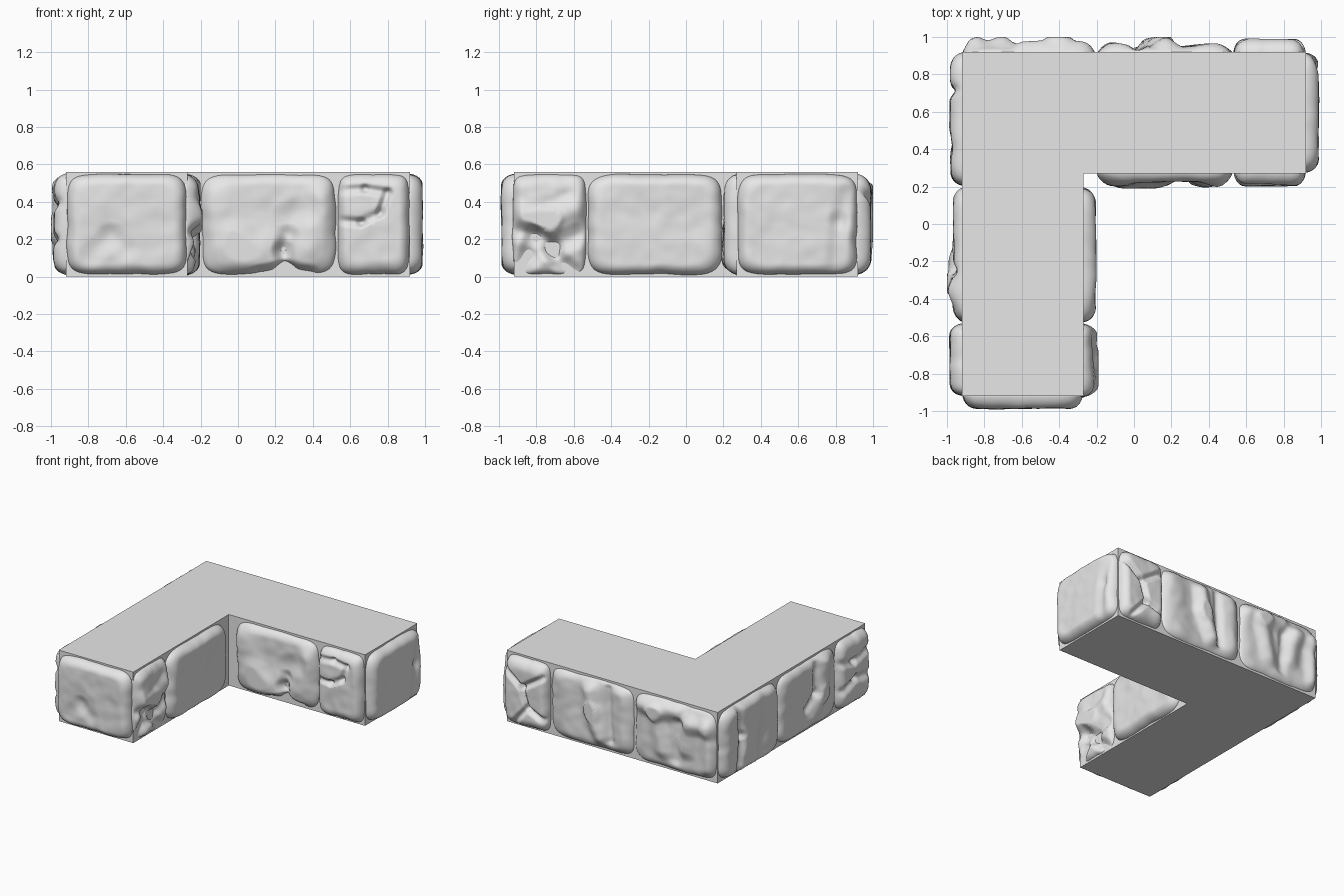
import bpy
import bmesh
import math
from mathutils import Vector, noise

cube = bpy.data.objects.get("Cube")
if cube:
    bpy.data.objects.remove(cube, do_unlink=True)

HEIGHT = 0.56
OUT, INN = 0.92, 0.27      # outer and inner faces of the wall core
RINGS, SPOKES = 26, 112

stone_grey = bpy.data.materials.new("stone grey")
stone_grey.use_nodes = True
grey = (0.8, 0.8, 0.8, 1)
stone_grey.diffuse_color = grey
stone_grey.node_tree.nodes["Principled BSDF"].inputs["Base Color"].default_value = grey


def add_object(name, bm, smooth):
    bmesh.ops.recalc_face_normals(bm, faces=bm.faces[:])
    for face in bm.faces:
        face.smooth = smooth
    mesh = bpy.data.meshes.new(name)
    bm.to_mesh(mesh)
    bm.free()
    mesh.materials.append(stone_grey)
    bpy.context.collection.objects.link(bpy.data.objects.new(name, mesh))


def falloff(point, start, end, radius):
    """Soft weight around the segment from start to end."""
    a, b = Vector(start), Vector(end)
    along = b - a
    t = max(0, min(1, (point - a).dot(along) / along.length_squared))
    w = max(0, 1 - (point - a - along * t).length / radius)
    return w * w * (3 - 2 * w)


def stone(name, axis, sign, plane, low, high, depth, marks=(), rough=0.008):
    """A pillow of rock on a wall face; marks are (start, end, radius, lift)."""
    seed = Vector((low * 9, plane * 7 + sign, axis * 5 + 3))
    half_u, half_v = (high - low) / 2, HEIGHT / 2 - 0.008
    centre = Vector(((low + high) / 2, HEIGHT / 2))
    bm = bmesh.new()

    def vertex(r, angle):
        c, s = math.cos(angle), math.sin(angle)
        reach = (abs(c) ** 7 + abs(s) ** 7) ** (-1 / 7)
        wobble = 0.985 + 0.025 * noise.noise(Vector((c * 3, s * 3, 0)) + seed)
        p = centre + Vector((c * half_u, s * half_v)) * reach * wobble * r
        # Rounded shoulder, then broad and fine surface noise
        t = min(1, (1 - r) * min(half_u, half_v) / 0.06)
        shoulder = math.sqrt(max(0, 1 - (1 - t) ** 2))
        q = Vector((p.x, p.y, 0))
        h = depth + rough * noise.noise(q * 5 + seed) + rough * 0.5 * noise.noise(q * 13 + seed)
        h += sum(lift * falloff(p, a, b, size) for a, b, size, lift in marks)
        h = min(0.079, h) * shoulder - 0.015 * (1 - shoulder)
        level = plane + sign * h
        return bm.verts.new((level, p.x, p.y) if axis == 0 else (p.x, level, p.y))

    rings = []
    for i in range(RINGS):
        r = 1 - (i / RINGS) ** 1.5
        rings.append([vertex(r, math.tau * j / SPOKES) for j in range(SPOKES)])
    for outer, inner in zip(rings, rings[1:]):
        for j in range(SPOKES):
            k = (j + 1) % SPOKES
            bm.faces.new((outer[j], outer[k], inner[k], inner[j]))
    middle = vertex(0, 0)
    for j in range(SPOKES):
        bm.faces.new((rings[-1][j], rings[-1][(j + 1) % SPOKES], middle))
    bm.faces.new(rings[0])
    add_object(name, bm, True)


def crack(*points, size=0.035, lift=-0.03):
    return [(a, b, size, lift) for a, b in zip(points, points[1:])]


def lump(*points, size=0.12, lift=0.035):
    return crack(*points, size=size, lift=lift)


# Wall core: an L-shaped prism
bm = bmesh.new()
corners = [(-OUT, -OUT), (-INN, -OUT), (-INN, INN), (OUT, INN), (OUT, OUT), (-OUT, OUT)]
base = bm.faces.new([bm.verts.new((x, y, 0)) for x, y in corners])
top = bmesh.ops.extrude_face_region(bm, geom=[base])["geom"]
bmesh.ops.translate(bm, vec=(0, 0, HEIGHT), verts=[g for g in top if isinstance(g, bmesh.types.BMVert)])
add_object("wall_core", bm, False)

# End stones of the two arms
stone("front_end_stone", 1, -1, -OUT, -0.92, -0.27, 0.066,
      crack((-0.8, 0.1), (-0.68, 0.22), (-0.6, 0.15), size=0.08, lift=-0.012))
stone("right_end_stone", 0, 1, OUT, 0.27, 0.92, 0.066,
      crack((0.8, 0.05), (0.82, 0.3), (0.86, 0.45), size=0.07, lift=-0.015))

# Stones on the inner faces
stone("inner_leg_small_stone", 0, 1, -INN, -0.93, -0.53, 0.05,
      crack((-0.9, 0.24), (-0.8, 0.22), (-0.72, 0.15), (-0.58, 0.22), size=0.08, lift=-0.035)
      + lump((-0.88, 0.33), (-0.74, 0.3), (-0.6, 0.36), size=0.1, lift=0.03)
      + crack((-0.9, 0.02), (-0.84, 0.13), size=0.1, lift=-0.06)
      + crack((-0.6, 0.03), (-0.68, 0.08), size=0.07, lift=-0.04), 0.02)
stone("inner_leg_large_stone", 0, 1, -INN, -0.53, 0.2, 0.064)
stone("inner_arm_large_stone", 1, -1, INN, -0.2, 0.53, 0.045,
      lump((-0.1, 0.4), (0, 0.15), (0.12, 0.12), size=0.18, lift=0.025)
      + lump((0.45, 0.4), (0.38, 0.15), size=0.14, lift=0.03)
      + crack((0.26, 0.02), (0.24, 0.14), (0.27, 0.22), size=0.07, lift=-0.03)
      + crack((0.12, 0), (0.25, 0.03), (0.38, 0), size=0.07, lift=-0.07)
      + crack((0.27, 0.32), (0.38, 0.36), size=0.1, lift=-0.015))
stone("inner_arm_small_stone", 1, -1, INN, 0.53, 0.92, 0.066,
      crack((0.53, 0.46), (0.68, 0.47), (0.8, 0.45), (0.76, 0.34), (0.66, 0.29), (0.53, 0.3), lift=-0.022))

# Stones on the back face
stone("back_small_stone", 1, 1, OUT, 0.53, 0.92, 0.068,
      crack((0.91, 0.46), (0.75, 0.33), (0.57, 0.45))
      + crack((0.75, 0.33), (0.7, 0.18), (0.56, 0.12)) + crack((0.7, 0.18), (0.82, 0.04)))
stone("back_middle_stone", 1, 1, OUT, -0.2, 0.53, 0.026,
      lump((0.17, 0.45), (0.15, 0.3), (0.08, 0.12), size=0.1, lift=0.05)
      + lump((-0.1, 0.48), (-0.12, 0.1), lift=0.022)
      + lump((0.42, 0.48), (0.36, 0.1), size=0.15, lift=0.015)
      + crack((0.02, 0.5), (0.0, 0.1), size=0.05, lift=-0.025))
stone("back_corner_stone", 1, 1, OUT, -0.92, -0.2, 0.026,
      lump((-0.26, 0.47), (-0.4, 0.45), (-0.58, 0.48), size=0.1)
      + lump((-0.4, 0.42), (-0.46, 0.15), size=0.1, lift=0.03)
      + lump((-0.66, 0.2), (-0.7, 0.42), (-0.86, 0.42), (-0.88, 0.1), size=0.1, lift=0.03)
      + crack((-0.6, 0.4), (-0.58, 0.1), size=0.06, lift=-0.015))

# Stones on the outer left face
stone("left_corner_stone", 0, -1, -OUT, 0.2, 0.92, 0.062,
      crack((0.72, 0.54), (0.69, 0.3), (0.73, 0.03), size=0.05)
      + crack((0.4, 0.5), (0.45, 0.1), size=0.1, lift=-0.012))
stone("left_middle_stone", 0, -1, -OUT, -0.53, 0.2, 0.045,
      lump((-0.36, 0.48), (-0.32, 0.25), (-0.2, 0.12), size=0.1, lift=0.028)
      + crack((-0.25, 0.5), (-0.24, 0.28), (-0.12, 0.2), size=0.05, lift=-0.02))
stone("left_front_stone", 0, -1, -OUT, -0.92, -0.53, 0.066,
      crack((-0.9, 0.4), (-0.7, 0.36), (-0.55, 0.39), size=0.05, lift=-0.025)
      + crack((-0.88, 0.2), (-0.72, 0.22), (-0.56, 0.17), size=0.05, lift=-0.025))
